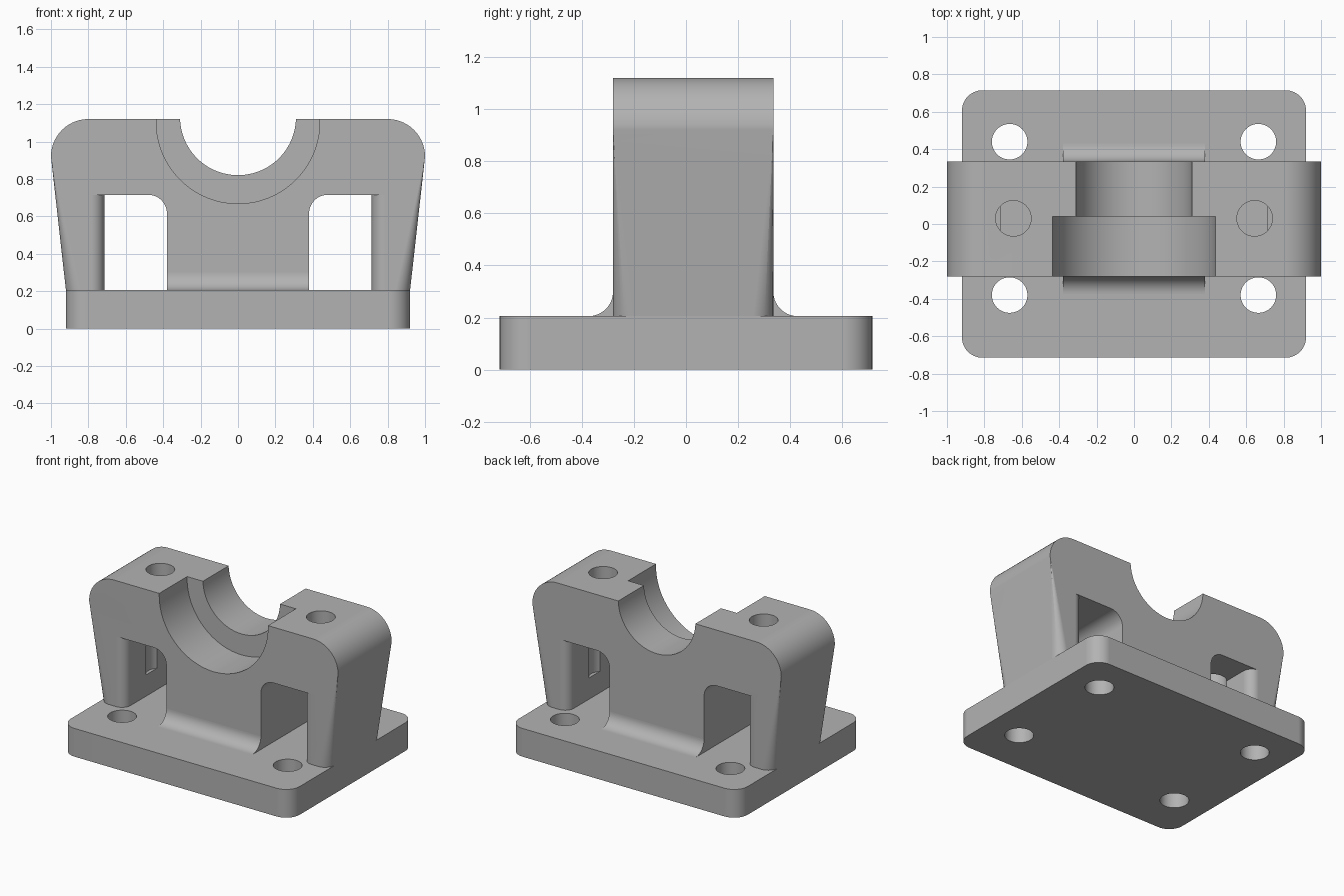
import bpy
import bmesh
import math

if "Cube" in bpy.data.objects:
    bpy.data.objects.remove(bpy.data.objects["Cube"], do_unlink=True)

# Main dimensions
PLATE_X, PLATE_Y, PLATE_Z = 0.92, 0.715, 0.205
FRONT, BACK, TOP = -0.28, 0.335, 1.12
WEB_X, LEG_X, WINDOW_TOP = 0.38, 0.715, 0.715

grey = bpy.data.materials.new("cast_grey")
grey.use_nodes = True
COLOUR = (0.45, 0.45, 0.45, 1)
grey.diffuse_color = COLOUR
grey.node_tree.nodes["Principled BSDF"].inputs["Base Color"].default_value = COLOUR


def arc(cx, cy, r, start, end, steps=14):
    angles = [math.radians(start + (end - start) * i / steps) for i in range(steps + 1)]
    return [(cx + r * math.cos(a), cy + r * math.sin(a)) for a in angles]


def loft(name, ring_a, ring_b):
    """Closed solid between two rings of equal length."""
    bm = bmesh.new()
    a = [bm.verts.new(p) for p in ring_a]
    b = [bm.verts.new(p) for p in ring_b]
    bm.faces.new(a)
    bm.faces.new(b)
    for i in range(len(a)):
        j = (i + 1) % len(a)
        bm.faces.new((a[i], a[j], b[j], b[i]))
    bmesh.ops.recalc_face_normals(bm, faces=bm.faces)
    mesh = bpy.data.meshes.new(name)
    bm.to_mesh(mesh)
    bm.free()
    obj = bpy.data.objects.new(name, mesh)
    obj.data.materials.append(grey)
    bpy.context.collection.objects.link(obj)
    return obj


def prism(name, outline, axis, lo, hi):
    def place(p, d):
        return {"x": (d, p[0], p[1]), "y": (p[0], d, p[1]), "z": (p[0], p[1], d)}[axis]
    return loft(name, [place(p, lo) for p in outline], [place(p, hi) for p in outline])


def circle(x, y, r):
    return arc(x, y, r, 0, 360, 48)[:-1]


def activate(obj):
    bpy.ops.object.select_all(action="DESELECT")
    obj.select_set(True)
    bpy.context.view_layer.objects.active = obj


def cut(obj, cutter):
    activate(obj)
    mod = obj.modifiers.new("cut", "BOOLEAN")
    mod.operation = "DIFFERENCE"
    mod.solver = "EXACT"
    mod.object = cutter
    bpy.ops.object.modifier_apply(modifier=mod.name)
    bpy.data.objects.remove(cutter, do_unlink=True)


def finish(obj):
    activate(obj)
    bpy.ops.object.shade_smooth_by_angle(angle=math.radians(30))
    mod = obj.modifiers.new("flat_face_normals", "WEIGHTED_NORMAL")
    mod.keep_sharp = True


def corner_ring(x, y, sx, sy, r, z, margin=0.03):
    """Waste outside a rounded corner whose sharp tip is at x, y."""
    pts = arc(x - sx * r, y - sy * r, r, 0, 90, 10)
    cx, cy = x - sx * r, y - sy * r
    pts = [(cx + sx * (px - cx), cy + sy * (py - cy)) for px, py in pts]
    ox, oy = x + sx * margin, y + sy * margin
    pts += [(cx, oy), (ox, oy), (ox, cy)]
    return [(px, py, z) for px, py in pts]


# Base plate with rounded corners and four bolt holes
r = 0.11
outline = []
for sx, sy, start in ((1, 1, 0), (-1, 1, 90), (-1, -1, 180), (1, -1, 270)):
    outline += arc(sx * (PLATE_X - r), sy * (PLATE_Y - r), r, start, start + 90)
plate = prism("base_plate", outline, "z", 0, PLATE_Z)
for sx in (-1, 1):
    for y in (0.44, -0.38):
        cut(plate, prism("bolt_cutter", circle(sx * 0.665, y, 0.095), "z", -0.1, 0.4))
finish(plate)

# Housing: tapered sides and rounded shoulders
half = [(PLATE_X, PLATE_Z)] + arc(0.8, 0.92, 0.2, 0, 90)
outline = half + [(-x, z) for x, z in reversed(half)]
housing = prism("bearing_housing", outline, "y", FRONT, BACK)

# Half-round bore and wider front counterbore
bore = arc(0, 1.13, 0.31, 180, 360, 48) + [(0.31, 1.3), (-0.31, 1.3)]
cut(housing, prism("bore_cutter", bore, "y", -0.5, 0.5))
seat = arc(0, 1.105, 0.437, 180, 360, 56) + [(0.437, 1.3), (-0.437, 1.3)]
cut(housing, prism("seat_cutter", seat, "y", -0.5, 0.04))

for s in (-1, 1):
    # Window between the leg and the middle web
    f = 0.1
    window = [(LEG_X, 0.1), (LEG_X, WINDOW_TOP)]
    window += arc(WEB_X + f, WINDOW_TOP - f, f, 90, 180) + [(WEB_X, 0.1)]
    cut(housing, prism("window_cutter", [(s * x, z) for x, z in window], "y", -0.5, 0.5))

    # Rounded leg edges: constant inside, fading out upwards on the outside
    for y, sy in ((FRONT, -1), (BACK, 1)):
        cut(housing, loft("inner_edge_cutter",
                          corner_ring(s * LEG_X, y, -s, sy, 0.07, 0.1),
                          corner_ring(s * LEG_X, y, -s, sy, 0.07, WINDOW_TOP)))
        cut(housing, loft("outer_edge_cutter",
                          corner_ring(s * 0.919, y, s, sy, 0.08, 0.195),
                          corner_ring(s * 0.998, y, s, sy, 0.002, 0.9)))

    # Cap bolt hole, running down into the leg
    cut(housing, prism("cap_bolt_cutter", circle(s * 0.645, 0.03, 0.095), "z", 0.36, 1.3))
finish(housing)

# Foot of the web, flaring into the plate front and back
r = 0.095
z = PLATE_Z
for name, y, side in (("front_web_fillet", FRONT, -1), ("rear_web_fillet", BACK, 1)):
    curve = [(y + side * (r + cy), cz) for cy, cz in arc(0, z + r, r, 180, 270)]
    finish(prism(name, curve + [(y, z)], "x", -WEB_X, WEB_X))
